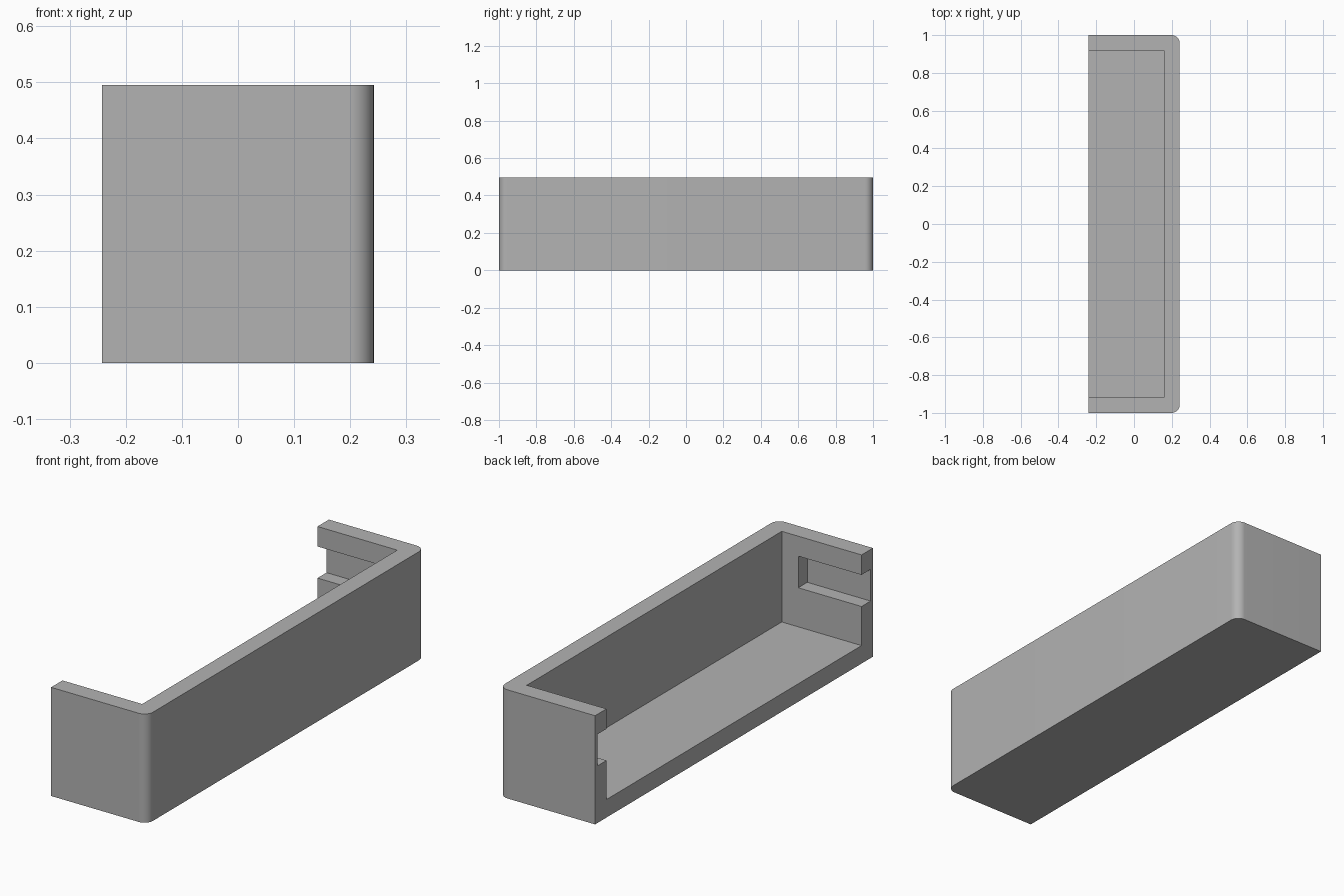
import bpy
import bmesh
import math

cube = bpy.data.objects.get("Cube")
if cube:
    bpy.data.objects.remove(cube, do_unlink=True)

HALF_X, HALF_Y, HEIGHT = 0.242, 1.0, 0.495
WALL = 0.082
CORNER = 0.043
SLOT_DEPTH, SLOT_LOW, SLOT_HIGH, SLOT_END = 0.065, 0.26, 0.404, 0.077
OVER = 0.1  # how far cutters reach past the open side and top

grey = bpy.data.materials.new("plain grey")
grey.use_nodes = True
GREY = (0.45, 0.45, 0.45, 1)
grey.diffuse_color = GREY
grey.node_tree.nodes["Principled BSDF"].inputs["Base Color"].default_value = GREY


def box(name, low, high):
    """Box between two opposite corners."""
    bm = bmesh.new()
    bmesh.ops.create_cube(bm, size=1)
    for v in bm.verts:
        v.co = [lo if c < 0 else hi for c, lo, hi in zip(v.co, low, high)]
    mesh = bpy.data.meshes.new(name)
    bm.to_mesh(mesh)
    bm.free()
    mesh.materials.append(grey)
    obj = bpy.data.objects.new(name, mesh)
    bpy.context.collection.objects.link(obj)
    return obj


# Solid block with the two upright edges of the closed side rounded
tray = box("open_sided_tray", (-HALF_X, -HALF_Y, 0), (HALF_X, HALF_Y, HEIGHT))
bm = bmesh.new()
bm.from_mesh(tray.data)
corners = [e for e in bm.edges
           if all(v.co.x > 0 for v in e.verts)
           and abs(e.verts[0].co.z - e.verts[1].co.z) > 0.1]
bmesh.ops.bevel(bm, geom=corners, offset=CORNER, offset_type='OFFSET',
                segments=12, profile=0.5, affect='EDGES')
bm.to_mesh(tray.data)
bm.free()

# Cavity open to the top and one side, and a groove in each end wall
inner_y = HALF_Y - WALL
open_x = -HALF_X - OVER
cutters = [box("cavity_cutter", (open_x, -inner_y, WALL),
               (HALF_X - WALL, inner_y, HEIGHT + OVER))]
for side, label in ((-1, "front"), (1, "back")):
    ys = sorted((side * (inner_y - OVER), side * (inner_y + SLOT_DEPTH)))
    cutters.append(box(label + "_groove_cutter", (open_x, ys[0], SLOT_LOW),
                       (SLOT_END, ys[1], SLOT_HIGH)))

bpy.ops.object.select_all(action='DESELECT')
tray.select_set(True)
bpy.context.view_layer.objects.active = tray
for cutter in cutters:
    cutter.hide_render = True
    mod = tray.modifiers.new(cutter.name, 'BOOLEAN')
    mod.operation = 'DIFFERENCE'
    mod.solver = 'EXACT'
    mod.object = cutter
    bpy.ops.object.modifier_apply(modifier=mod.name)
    bpy.data.objects.remove(cutter, do_unlink=True)

# Smooth rounded corners, crisp edges elsewhere
bpy.ops.object.shade_smooth_by_angle(angle=math.radians(30))
